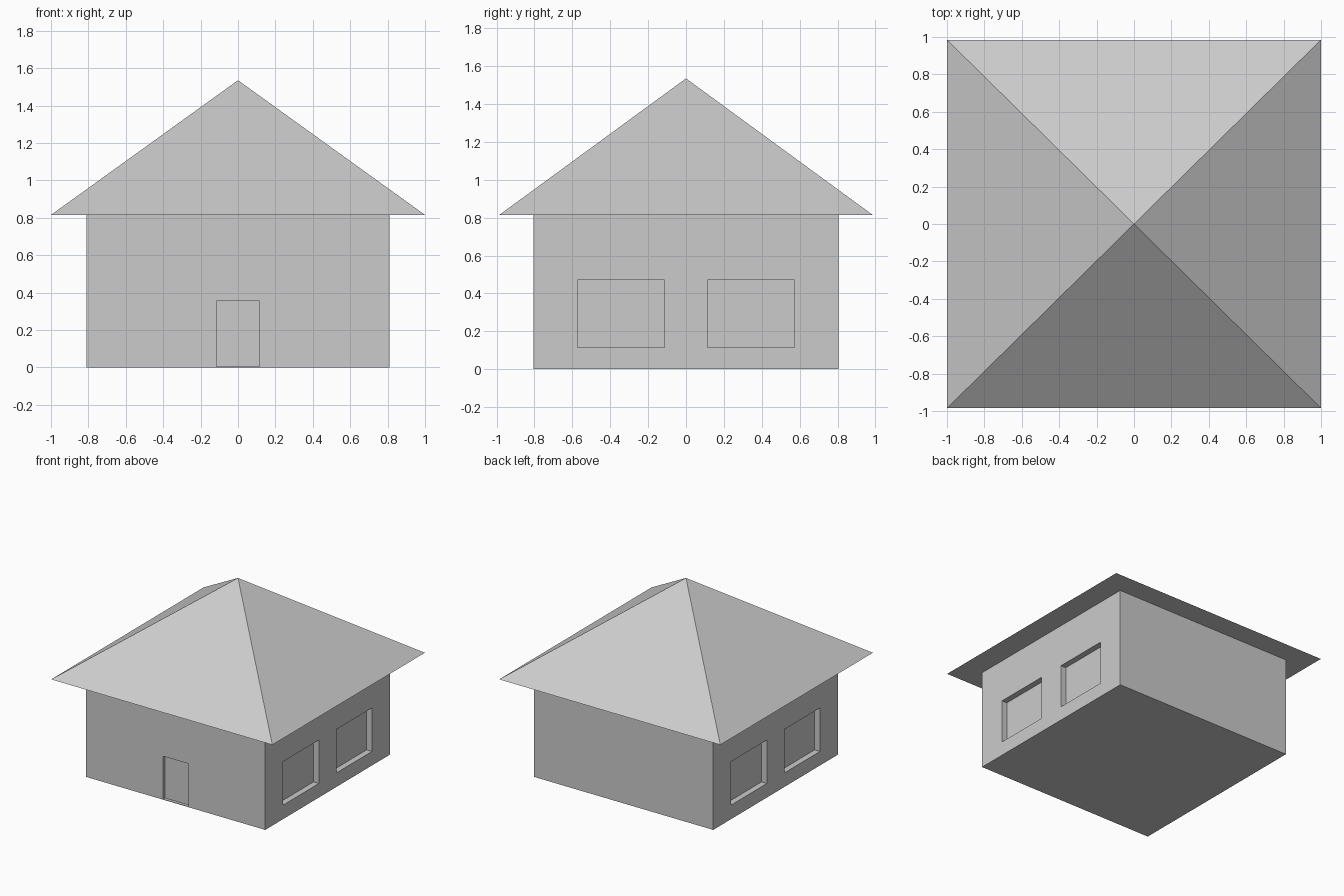
import bpy, bmesh
from math import pi, sqrt
from mathutils import Matrix, Vector

if "Cube" in bpy.data.objects:
    bpy.data.objects.remove(bpy.data.objects["Cube"])

WALL_X, WALL_Y, WALL_H = 0.81, 0.805, 0.815
ROOF_X, ROOF_Y, ROOF_TOP = 1.0, 0.985, 1.535
WINDOW_DEPTH, DOOR_DEPTH = 0.048, 0.025


def make_object(name, bm):
    mesh = bpy.data.meshes.new(name)
    bm.to_mesh(mesh)
    bm.free()
    obj = bpy.data.objects.new(name, mesh)
    bpy.context.collection.objects.link(obj)
    return obj


def box(name, low, high):
    low, high = Vector(low), Vector(high)
    bm = bmesh.new()
    bmesh.ops.create_cube(bm, size=1)
    bmesh.ops.scale(bm, vec=high - low, verts=bm.verts)
    bmesh.ops.translate(bm, vec=(low + high) / 2, verts=bm.verts)
    return make_object(name, bm)


def recess(target, cutter):
    cutter.hide_render = True
    cutter.hide_set(True)
    cutter.display_type = 'WIRE'
    mod = target.modifiers.new(cutter.name, 'BOOLEAN')
    mod.operation = 'DIFFERENCE'
    mod.solver = 'EXACT'
    mod.object = cutter


# Walls
walls = box("walls", (-WALL_X, -WALL_Y, 0), (WALL_X, WALL_Y, WALL_H))

# Two recessed windows on each side wall
for side, sx in (("left", -1), ("right", 1)):
    for end, sy in (("front", -1), ("back", 1)):
        xs = sorted((sx * (WALL_X - WINDOW_DEPTH), sx * (WALL_X + 0.1)))
        ys = sorted((sy * 0.113, sy * 0.573))
        recess(walls, box(f"{side}_{end}_window_cutter",
                          (xs[0], ys[0], 0.115), (xs[1], ys[1], 0.47)))

# Recessed front door with a thin sill
recess(walls, box("door_cutter", (-0.115, -WALL_Y - 0.1, 0.004),
                  (0.115, -WALL_Y + DOOR_DEPTH, 0.355)))

# Pyramid roof with overhanging eaves
bm = bmesh.new()
bmesh.ops.create_cone(bm, cap_ends=True, segments=4, radius1=sqrt(2), radius2=0,
                      depth=ROOF_TOP - WALL_H, matrix=Matrix.Rotation(pi / 4, 4, 'Z'))
bmesh.ops.remove_doubles(bm, verts=bm.verts, dist=1e-4)
bmesh.ops.scale(bm, vec=(ROOF_X, ROOF_Y, 1), verts=bm.verts)
bmesh.ops.translate(bm, vec=(0, 0, (ROOF_TOP + WALL_H) / 2), verts=bm.verts)
make_object("roof", bm)
